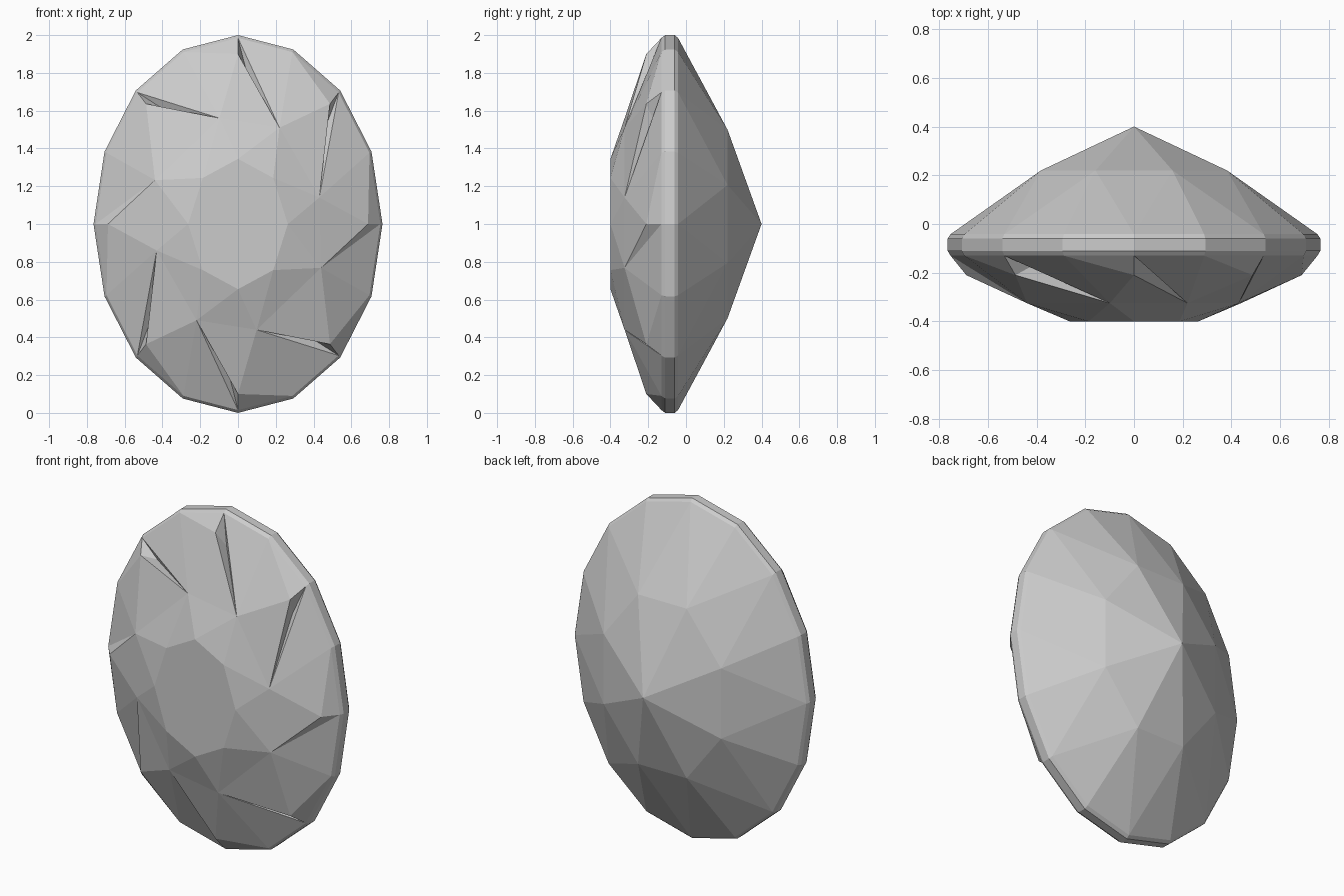
import bpy, bmesh, math
from mathutils import Vector

if "Cube" in bpy.data.objects:
    bpy.data.objects.remove(bpy.data.objects["Cube"])

RX, RZ = 0.765, 1.0          # oval half width and half height
bm = bmesh.new()


def point(r, deg, y):
    """Point on the oval; angle is clockwise from the top, seen from the front."""
    a = math.radians(deg)
    return bm.verts.new((RX * r * math.sin(a), y, 1 + RZ * r * math.cos(a)))


def ring(n, r, y, start=0.0):
    return [point(r, start + 360 * i / n, y) for i in range(n)]


def face(*verts):
    return bm.faces.new(verts)


# girdle: rounded band of sixteen sides
bands = [ring(16, r, y) for r, y in
         ((0.985, -0.13), (1.0, -0.11), (1.0, -0.06), (0.985, -0.042))]
for a, b in zip(bands, bands[1:]):
    for i in range(16):
        j = (i + 1) % 16
        face(a[i], a[j], b[j], b[i])
front, back = bands[0], bands[-1]

# pavilion: pointed back
apex = bm.verts.new((0, 0.4, 1))
mid = ring(8, 0.54, 0.22, 22.5)
for k in range(8):
    p, q, g = mid[k - 1], mid[k], 2 * k
    face(apex, p, q)
    face(p, back[g], q)
    face(q, back[g], back[g + 1])
    face(q, back[g + 1], back[(g + 2) % 16])

# crown: flat table, star points and raised corners in a pinwheel
table = ring(8, 0.345, -0.4)
face(*table)
tips = [(0.585, 29.4), (0.58, 76), (0.62, 112), (0.575, 167)]
star = [point(r, d + turn, -0.325) for turn in (0, 180) for r, d in tips]
corner = ring(8, 0.9, -0.21)
for k in range(8):
    p, q, t, h = star[k - 1], star[k], table[k], corner[k]
    g, before, after = front[2 * k], front[2 * k - 1], front[2 * k + 1]
    face(t, p, q)
    face(p, h, q)
    face(t, q, table[(k + 1) % 8])
    face(p, before, h)
    face(before, g, h)
    face(q, g, after)
    face(q, after, front[(2 * k + 2) % 16])
    if k in (2, 6):
        face(h, g, q)
    else:
        # narrow groove between the blade and its neighbour
        c = h.co * 0.45 + g.co * 0.35 + q.co * 0.2
        c += (Vector((0, 0, 1)) - c) * 0.04 + Vector((0, 0.03, 0))
        m = bm.verts.new(c)
        face(h, g, m)
        face(g, q, m)
        face(q, h, m)

bmesh.ops.recalc_face_normals(bm, faces=bm.faces)
mesh = bpy.data.meshes.new("faceted_gem")
bm.to_mesh(mesh)
bm.free()
gem = bpy.data.objects.new("faceted_gem", mesh)
bpy.context.collection.objects.link(gem)
grey = bpy.data.materials.new("light_grey")
grey.diffuse_color = (0.6, 0.6, 0.6, 1)
grey.use_nodes = True
grey.node_tree.nodes["Principled BSDF"].inputs["Base Color"].default_value = grey.diffuse_color
mesh.materials.append(grey)
